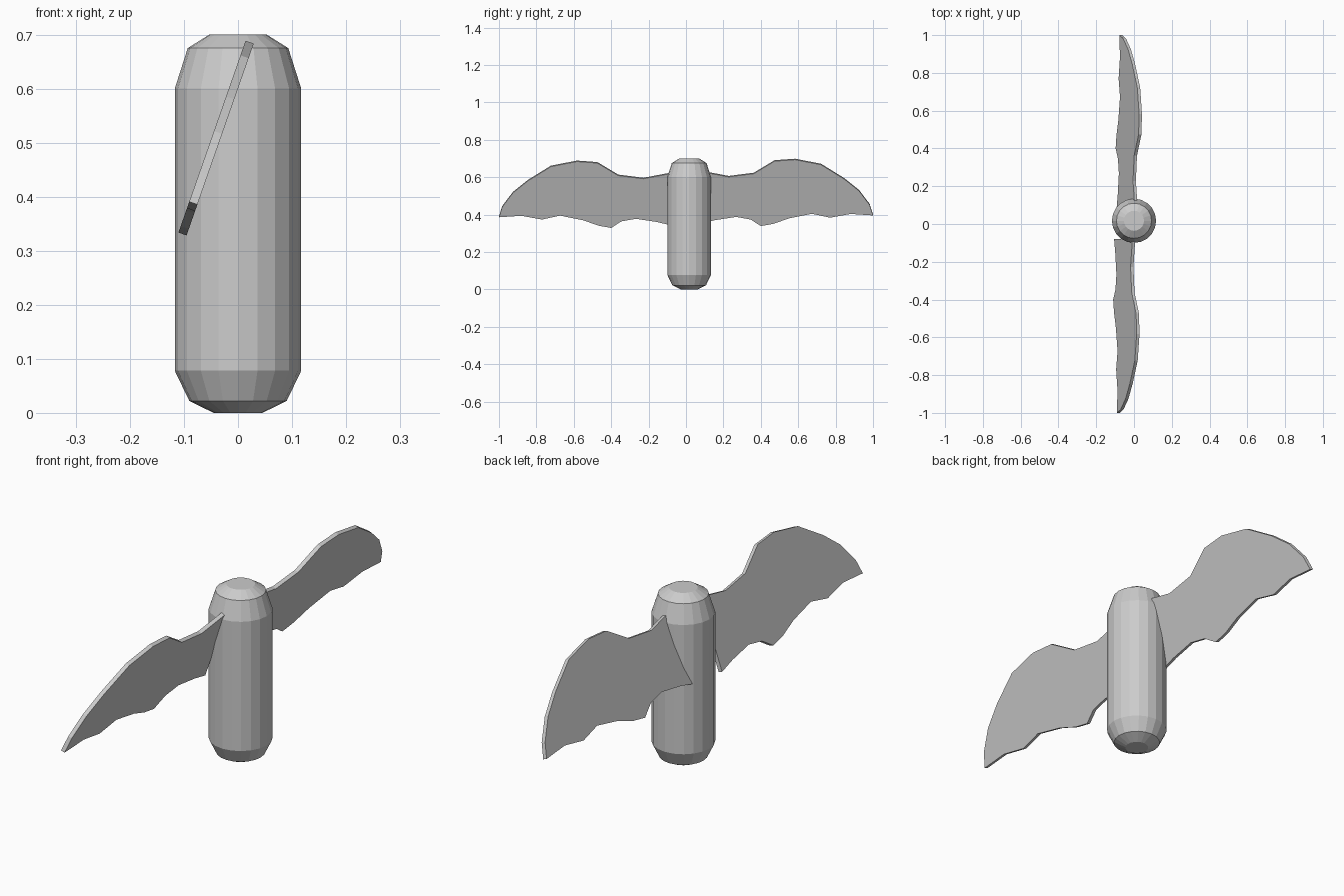
import bpy, bmesh, math
from mathutils import Vector

cube = bpy.data.objects.get("Cube")
if cube:
    bpy.data.objects.remove(cube)

grey = bpy.data.materials.new("plain_grey")
grey.use_nodes = True
grey.diffuse_color = (0.6, 0.6, 0.6, 1)
grey.node_tree.nodes["Principled BSDF"].inputs["Base Color"].default_value = (0.6, 0.6, 0.6, 1)


def finish(bm, name):
    bmesh.ops.recalc_face_normals(bm, faces=bm.faces)
    mesh = bpy.data.meshes.new(name)
    bm.to_mesh(mesh)
    bm.free()
    mesh.materials.append(grey)
    obj = bpy.data.objects.new(name, mesh)
    bpy.context.collection.objects.link(obj)
    return obj


# Body: faceted capsule made from stacked rings
SIDES = 20
PROFILE = [(0.045, 0), (0.09, 0.022), (0.117, 0.078),
           (0.117, 0.6), (0.093, 0.675), (0.053, 0.7)]
bm = bmesh.new()
rings = []
for r, z in PROFILE:
    angles = [math.tau * i / SIDES for i in range(SIDES)]
    rings.append([bm.verts.new((r * math.cos(a), 0.017 + r * math.sin(a), z)) for a in angles])
for low, high in zip(rings, rings[1:]):
    for i in range(SIDES):
        j = (i + 1) % SIDES
        bm.faces.new((low[i], low[j], high[j], high[i]))
bm.faces.new(rings[0])
bm.faces.new(rings[-1])
finish(bm, "body")

# Wings: scalloped outline (distance out, height) on a leaning plane
OUTLINE = [(0.08, 0.622), (0.228, 0.594), (0.362, 0.611), (0.474, 0.678), (0.583, 0.686),
           (0.722, 0.659), (0.845, 0.583), (0.925, 0.519), (0.982, 0.444), (1.0, 0.388),
           (0.88, 0.396), (0.77, 0.376), (0.673, 0.397), (0.55, 0.372), (0.467, 0.343),
           (0.4, 0.331), (0.346, 0.366), (0.268, 0.38), (0.156, 0.363), (0.08, 0.345)]
LEAN = 0.35
NORMAL = Vector((1, 0, -LEAN)).normalized()
THICK = 0.016


def wing(name, side, dx, dz):
    bm = bmesh.new()
    layers = []
    for t in (-THICK / 2, THICK / 2):
        layers.append([bm.verts.new(Vector((0.0205 + (z - 0.683) * LEAN + dx, side * y, z + dz))
                                    + NORMAL * t) for y, z in OUTLINE])
    back, front = layers
    bm.faces.new(back)
    bm.faces.new(front)
    n = len(OUTLINE)
    for i in range(n):
        j = (i + 1) % n
        bm.faces.new((back[i], back[j], front[j], front[i]))
    finish(bm, name)


wing("front_wing", -1, 0, 0)
wing("back_wing", 1, 0.013, 0.01)
